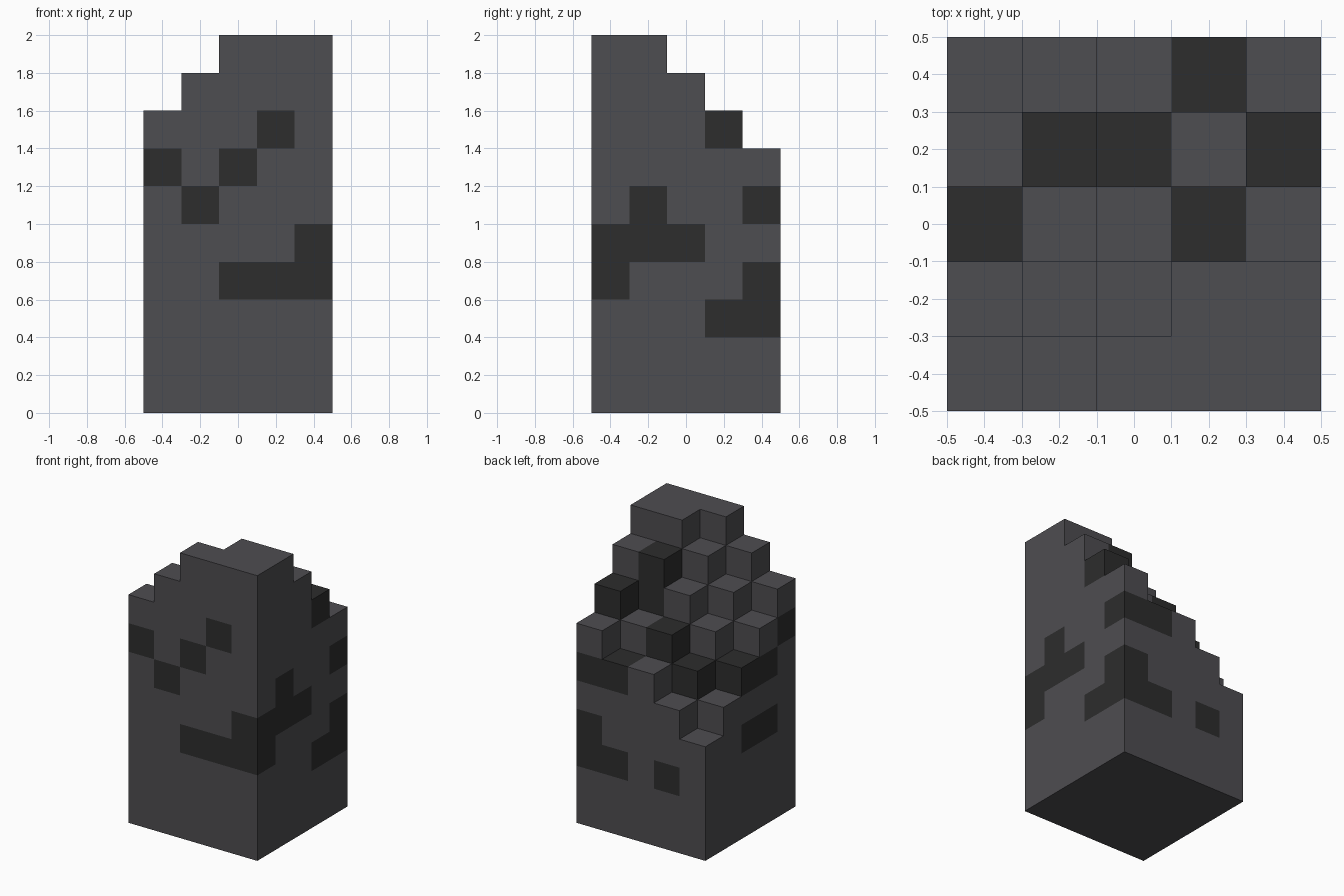
import bpy, bmesh
from mathutils import Vector

cube = bpy.data.objects.get("Cube")
if cube:
    bpy.data.objects.remove(cube, do_unlink=True)

CELL = 0.2
N = 5


def make_material(name, rgb):
    mat = bpy.data.materials.new(name)
    mat.use_nodes = True
    color = (*rgb, 1.0)
    mat.diffuse_color = color
    bsdf = mat.node_tree.nodes["Principled BSDF"]
    bsdf.inputs["Base Color"].default_value = color
    bsdf.inputs["Roughness"].default_value = 0.9
    return mat


stone = make_material("grey_stone", (0.076, 0.074, 0.082))
dark = make_material("dark_vein", (0.026, 0.026, 0.026))

# Column heights in cells: one string per row from front to back, left to right in x ("A" is ten)
ROWS = ["89AAA", "789AA", "67899", "56778", "45667"]
heights = [[int(c, 16) for c in row] for row in ROWS]

# Dark cells per layer, written as "column row" pairs
VEINS = {
    8: "32",
    7: "30 43 32",
    6: "00 20 23",
    5: "10 41 44 34 13 01 02",
    4: "40 41 42",
    3: "20 30 40 44 01 02",
    2: "43 44 34 14",
}
vein_cells = {(int(p[0]), int(p[1]), z) for z, cells in VEINS.items() for p in cells.split()}


def solid(x, y, z):
    return 0 <= x < N and 0 <= y < N and 0 <= z < heights[y][x]


def add_face(bm, cell, axis, sign, material):
    """Add the square side of a cell that looks along the signed axis."""
    normal = Vector((0, 0, 0))
    normal[axis] = sign
    u = Vector((0, 0, 0))
    u[(axis + 1) % 3] = 1
    v = normal.cross(u)
    middle = Vector(cell) + Vector((0.5 - N / 2, 0.5 - N / 2, 0.5)) + normal / 2
    corners = [middle + (u * a + v * b) / 2 for a, b in ((-1, -1), (1, -1), (1, 1), (-1, 1))]
    face = bm.faces.new([bm.verts.new(c * CELL) for c in corners])
    face.material_index = material


# Stepped block: only the outer skin of the cells
bm = bmesh.new()
for y in range(N):
    for x in range(N):
        for z in range(heights[y][x]):
            for axis in range(3):
                for sign in (-1, 1):
                    beside = [x, y, z]
                    beside[axis] += sign
                    if not solid(*beside):
                        add_face(bm, (x, y, z), axis, sign, int((x, y, z) in vein_cells))
bmesh.ops.remove_doubles(bm, verts=bm.verts, dist=0.001)

mesh = bpy.data.meshes.new("stepped_stone_block")
bm.to_mesh(mesh)
bm.free()
mesh.materials.append(stone)
mesh.materials.append(dark)
block = bpy.data.objects.new("stepped_stone_block", mesh)
bpy.context.collection.objects.link(block)
